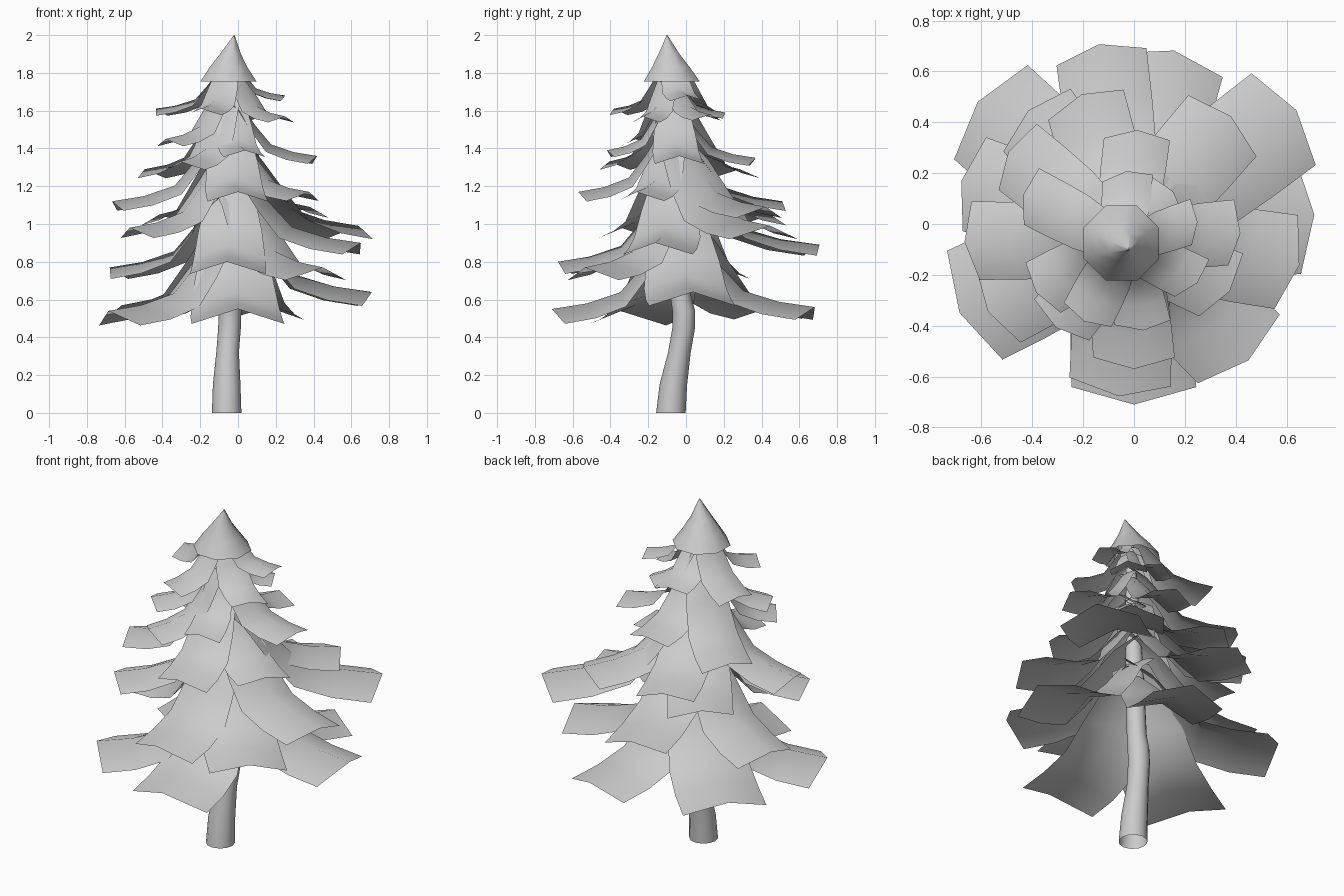
import bpy, bmesh, math
from mathutils import Vector

# Bent trunk axis: x, y, z, radius
AXIS = [(-0.06, -0.08, 0.0, 0.078), (-0.06, -0.067, 0.15, 0.073),
        (-0.055, -0.035, 0.32, 0.06), (-0.045, -0.012, 0.45, 0.06),
        (-0.042, -0.012, 0.54, 0.06), (-0.045, -0.03, 0.63, 0.055),
        (-0.03, -0.03, 1.0, 0.05), (-0.04, -0.06, 1.4, 0.04),
        (-0.04, -0.08, 1.85, 0.02)]


def axis_at(z):
    for a, b in zip(AXIS, AXIS[1:]):
        if z <= b[2]:
            return Vector(a[:2]).lerp(Vector(b[:2]), (z - a[2]) / (b[2] - a[2]))
    return Vector(AXIS[-1][:2])


def finish(bm, name):
    me = bpy.data.meshes.new(name)
    bm.to_mesh(me)
    bm.free()
    ob = bpy.data.objects.new(name, me)
    bpy.context.collection.objects.link(ob)
    for p in me.polygons:
        p.use_smooth = True
    return ob


def tube(name, rings, sides, turn=0.0):
    bm = bmesh.new()
    loops = []
    for x, y, z, r in rings:
        loops.append([bm.verts.new((x + r * math.cos(turn + math.tau * i / sides),
                                    y + r * math.sin(turn + math.tau * i / sides), z))
                      for i in range(sides)])
    for a, b in zip(loops, loops[1:]):
        for i in range(sides):
            j = (i + 1) % sides
            bm.faces.new((a[i], a[j], b[j], b[i]))
    return finish(bm, name)


# Rows along a branch: distance, height, width, all as fractions
ROWS = [(-0.05, 1.0, 0.45), (0.14, 0.77, 0.66), (0.29, 0.47, 0.84),
        (0.47, 0.18, 0.95), (0.73, 0.06, 0.99), (1.0, 0.0, 1.0)]


def branch(name, angle, radius, z, width):
    a = math.radians(angle)
    out = Vector((math.cos(a), math.sin(a)))
    side = Vector((-out.y, out.x))
    tip = out * radius
    rise = min(0.13 + 0.5 * radius, 1.86 - z)
    root = axis_at(z + rise)
    bm = bmesh.new()
    grid = []
    for t, h, w in ROWS:
        c = root.lerp(tip, t)
        row = []
        for s in (-1, 0, 1):
            p = c + side * (s * w * width / 2) - out * (abs(s) * 0.14 * width * max(t, 0.3))
            row.append(bm.verts.new((p.x, p.y, z + 0.03 + rise * h - abs(s) * 0.16 * width * w)))
        grid.append(row)
    for p, q in zip(grid, grid[1:]):
        for i in range(2):
            bm.faces.new((p[i], q[i], q[i + 1], p[i + 1]))
    finish(bm, name)


# Trunk, open at the bottom
tube("trunk", AXIS, 12)

# Tree top: flared eight-sided cap
tube("tree_top", [(-0.05, -0.075, 1.755, 0.16), (-0.05, -0.08, 1.83, 0.108),
                  (-0.04, -0.09, 1.9, 0.06), (-0.02, -0.1, 2.0, 0.002)], 8, math.pi / 8)

# Branch sheets: angle, reach, tip height, tip width
BRANCHES = [
    # bottom tier
    (3, 0.71, 0.61, 0.46), (-90, 0.71, 0.52, 0.49), (-153, 0.77, 0.51, 0.48),
    (142, 0.78, 0.54, 0.47), (77, 0.70, 0.53, 0.42),
    # second tier
    (-50, 0.70, 0.74, 0.42), (-95, 0.68, 0.77, 0.40), (166, 0.70, 0.74, 0.38),
    (101, 0.72, 0.86, 0.36), (35, 0.78, 0.96, 0.44), (-14, 0.67, 0.87, 0.38),
    # third tier
    (-149, 0.67, 0.95, 0.34), (186, 0.67, 1.09, 0.31), (133, 0.61, 1.02, 0.36),
    (112, 0.55, 1.09, 0.32), (48, 0.57, 1.06, 0.36), (-35, 0.46, 1.14, 0.30),
    (-90, 0.57, 1.14, 0.32),
    # fourth tier
    (150, 0.57, 1.26, 0.30), (88, 0.37, 1.32, 0.26), (-5, 0.42, 1.33, 0.26),
    (-127, 0.51, 1.30, 0.27), (-145, 0.47, 1.42, 0.24), (-85, 0.42, 1.36, 0.22),
    # upper tier
    (165, 0.45, 1.58, 0.23), (98, 0.21, 1.56, 0.20), (-43, 0.34, 1.54, 0.20),
    (-117, 0.43, 1.58, 0.21), (2, 0.25, 1.65, 0.18), (40, 0.20, 1.55, 0.20),
]
for n, spec in enumerate(BRANCHES):
    branch(f"branch_{n + 1:02d}", *spec)
